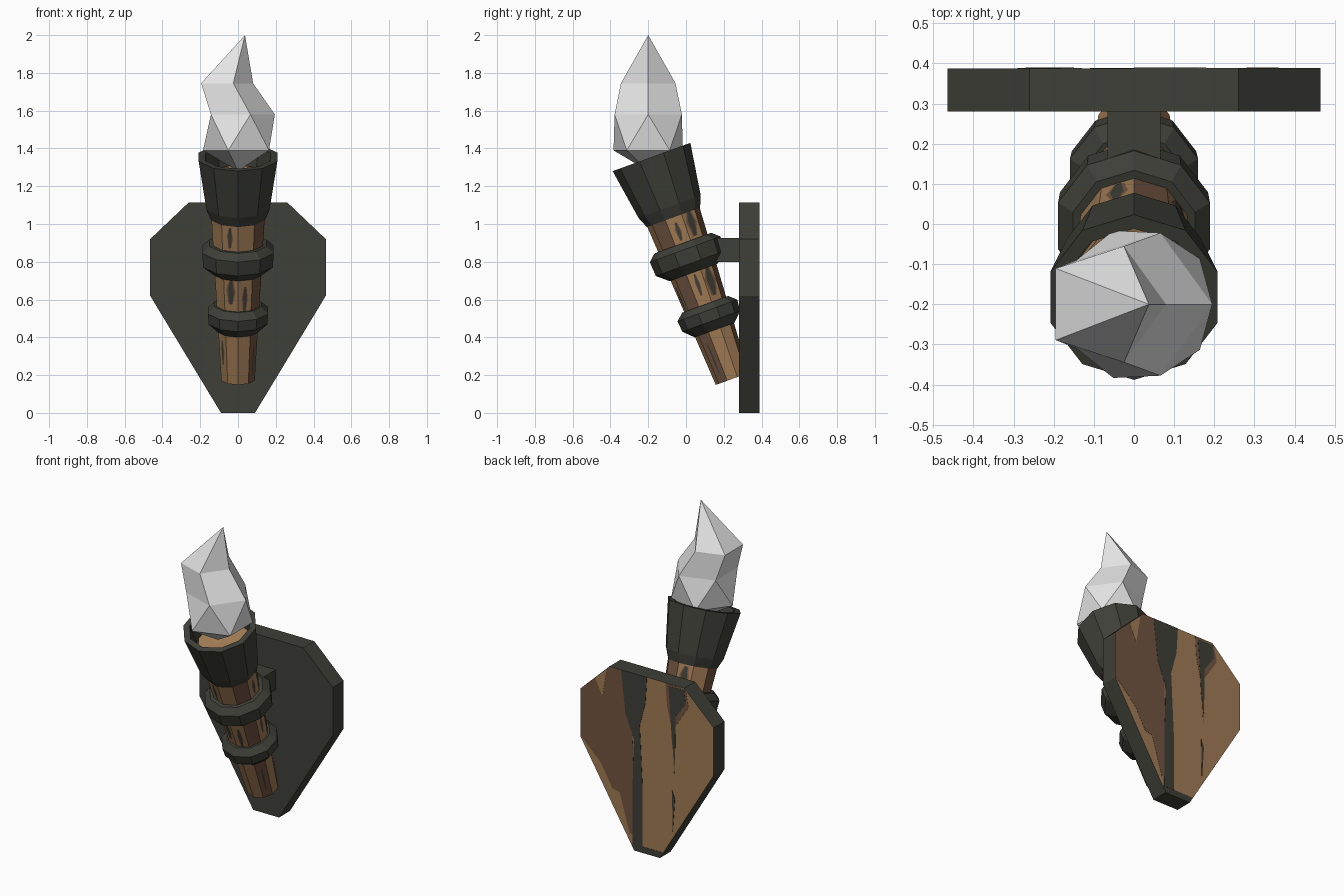
import bpy, bmesh
from math import sin, cos, radians, pi
from mathutils import Vector

cube = bpy.data.objects.get("Cube")
if cube:
    bpy.data.objects.remove(cube, do_unlink=True)


def material(name, rgb):
    m = bpy.data.materials.new(name)
    m.use_nodes = True
    m.diffuse_color = (*rgb, 1)
    node = next(n for n in m.node_tree.nodes if n.type == 'BSDF_PRINCIPLED')
    node.inputs["Base Color"].default_value = (*rgb, 1)
    return m


IRON = material("dark iron", (0.050, 0.050, 0.040))
WOOD = material("light wood", (0.36, 0.20, 0.09))
BROWN = material("brown wood", (0.17, 0.09, 0.052))
FLAME = material("pale flame", (0.78, 0.78, 0.78))


def finish(name, bm, *mats, recalc=True):
    if recalc:
        bmesh.ops.recalc_face_normals(bm, faces=bm.faces)
    mesh = bpy.data.meshes.new(name)
    bm.to_mesh(mesh)
    bm.free()
    for m in mats:
        mesh.materials.append(m)
    ob = bpy.data.objects.new(name, mesh)
    bpy.context.collection.objects.link(ob)
    return ob


def bridge(bm, a, b):
    n = len(a)
    for i in range(n):
        bm.faces.new((a[i], a[(i + 1) % n], b[(i + 1) % n], b[i]))


# Everything on the torch is lathed along a leaning axis
SIDES = 10
LEAN = radians(20)


def lean(ob):
    ob.location = (0, 0.245, 0.18)
    ob.rotation_euler = (LEAN, 0, 0)
    return ob


def lathe(name, profile, *mats):
    bm = bmesh.new()
    rings = []
    for r, s in profile:
        angles = [pi / 2 + 2 * pi * k / SIDES for k in range(SIDES)]
        rings.append([bm.verts.new((r * cos(a), r * sin(a), s)) for a in angles])
    for a, b in zip(rings, rings[1:]):
        bridge(bm, a, b)
    bm.faces.new(rings[0])
    bm.faces.new(rings[-1])
    return lean(finish(name, bm, *mats))


def prism(name, outline, y0, y1, *mats):
    """Extrude an x-z outline from y0 to y1."""
    bm = bmesh.new()
    front = [bm.verts.new((x, y0, z)) for x, z in outline]
    back = [bm.verts.new((x, y1, z)) for x, z in outline]
    bridge(bm, front, back)
    bm.faces.new(front)
    bm.faces.new(back)
    return finish(name, bm, *mats)


# Wall plate: iron front and edges, wooden back
half = [(0.09, 0), (0.465, 0.62), (0.465, 0.92), (0.26, 1.115)]
outline = half + [(-x, z) for x, z in reversed(half)]
plate = prism("wall_plate", outline, 0.28, 0.388, IRON, WOOD)
for p in plate.data.polygons:
    p.material_index = 1 if p.normal.y > 0.9 else 0

# Grain painted on the back of the plate
grain = [
    ("brown_grain", BROWN, 1, [(0.16, 1.115), (0.26, 1.115), (0.465, 0.92), (0.465, 0.63),
     (0.32, 0.49), (0.24, 0.35), (0.19, 0.34), (0.12, 0.10), (0.08, 0.10), (0.1, 0.7)]),
    ("light_grain", WOOD, 2, [(0.36, 1.015), (0.28, 1.09), (0.31, 0.91)]),
    ("dark_stripe", IRON, 2, [(0.18, 1.115), (0, 1.115), (0.01, 0.95), (0.05, 0.8), (0.03, 0.4),
     (0.03, 0.04), (0.10, 0.04), (0.10, 0.4), (0.09, 0.7), (0.15, 0.85)]),
    ("brown_knot", BROWN, 1, [(-0.13, 1.115), (-0.27, 1.105), (-0.29, 1.0),
     (-0.20, 0.86), (-0.19, 0.56), (-0.17, 0.85), (-0.14, 0.97)]),
    ("dark_knot", IRON, 2, [(-0.15, 1.1), (-0.26, 1.1), (-0.27, 1.02),
     (-0.2, 0.92), (-0.195, 0.62), (-0.175, 0.75), (-0.16, 0.98)]),
    ("dark_crack", IRON, 2, [(-0.175, 0.45), (-0.195, 0.4), (-0.18, 0.19)]),
    ("dark_foot", IRON, 1, [(0.09, 0), (0.11, 0.04), (-0.11, 0.04), (-0.09, 0)]),
]
for name, mat, layer, pts in grain:
    prism(name, pts, 0.387, 0.388 + 0.001 * layer, mat)

# Bracket between plate and upper ring
prism("bracket", [(-0.066, 0.80), (0.066, 0.80), (0.066, 0.925), (-0.066, 0.925)],
      0.10, 0.285, IRON)


# Tapered wooden shaft, some facets browner
def shaft_radius(s):
    return 0.093 + 0.06 * s


shaft = lathe("shaft", [(shaft_radius(0), 0), (shaft_radius(0.95), 0.95), (0.15, 1.15)], WOOD, BROWN)
facet = Vector((0, 0, 0))
for p in shaft.data.polygons:
    if abs(p.normal.z) < 0.5:
        k = round(p.normal.to_2d().angle_signed(Vector((1, 0))) / (2 * pi / SIDES)) % SIDES
        p.material_index = 1 if k in (2, 5, 9) else 0

# Dark and brown streaks lying on the shaft facets: facet, start, end, half width
streaks = [(8, 0.42, 0.56, 0.010), (7, 0.78, 0.90, 0.010), (7, 0.46, 0.60, 0.016),
           (1, 0.45, 0.60, 0.022), (1, 0.78, 0.92, 0.020), (0, 0.78, 0.88, 0.010),
           (0, 0.47, 0.59, 0.008), (4, 0.44, 0.58, 0.018), (3, 0.78, 0.90, 0.018),
           (6, 0.10, 0.24, 0.008), (9, 0.05, 0.22, 0.006)]
for label, mat, grow, lift in (("brown", BROWN, 1.6, 0.001), ("dark", IRON, 1, 0.002)):
    bm = bmesh.new()
    for k, s0, s1, w in streaks:
        a = 2 * pi * k / SIDES
        out, side = Vector((cos(a), sin(a), 0)), Vector((-sin(a), cos(a), 0))
        pts = []
        for f, t in ((-0.6, 0), (0.3, 0), (1, 0.5), (0.5, 1), (-0.3, 1), (-1, 0.6)):
            s = s0 + (s1 - s0) * t
            r = shaft_radius(s) * cos(pi / SIDES) + lift
            pts.append(bm.verts.new(out * r + side * f * w * grow + Vector((0, 0, s))))
        bm.faces.new(pts)
    lean(finish(label + "_streaks", bm, mat, recalc=False))

# Iron rings and cup
lathe("lower_ring", [(0.112, 0.275), (0.163, 0.325), (0.168, 0.385), (0.13, 0.42)], IRON)
lathe("upper_ring", [(0.135, 0.60), (0.194, 0.65), (0.199, 0.73), (0.16, 0.765)], IRON)
lathe("cup", [(0.15, 0.91), (0.175, 0.97), (0.219, 1.25), (0.182, 1.25), (0.165, 1.12)], IRON)

# Faceted flame: five-sided rings between two tips (centre x, radius, turn, height)
bm = bmesh.new()
rings = []
for cx, r, turn, z in ((0.008, 0.193, 36, 1.39), (0.008, 0.187, 0, 1.58), (-0.072, 0.152, 0, 1.745)):
    angles = [radians(turn + 72 * k) for k in range(5)]
    rings.append([bm.verts.new((cx + r * cos(a), -0.2 + r * sin(a), z)) for a in angles])
low, mid, high = rings
bottom = bm.verts.new((0, -0.2, 1.28))
tip = bm.verts.new((0.037, -0.2, 2.0))
bridge(bm, mid, high)
for i in range(5):
    j = (i + 1) % 5
    bm.faces.new((bottom, low[j], low[i]))
    bm.faces.new((low[i], mid[j], mid[i]))
    bm.faces.new((low[i], low[j], mid[j]))
    bm.faces.new((high[i], high[j], tip))
finish("flame", bm, FLAME)
